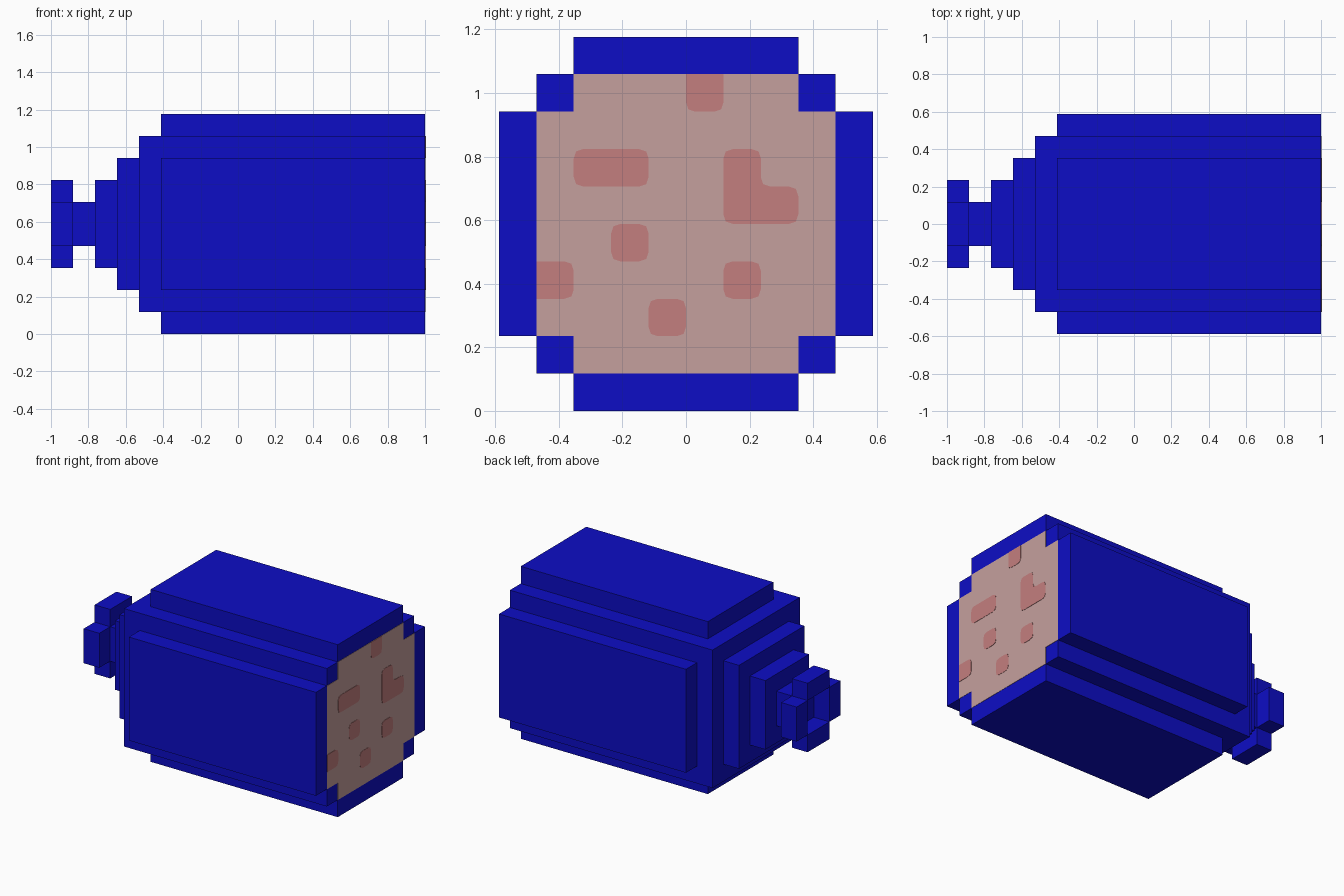
import bpy
import bmesh
from mathutils import Vector

cube = bpy.data.objects.get("Cube")
if cube:
    bpy.data.objects.remove(cube, do_unlink=True)

U = 2 / 17          # one block; the model is 17 blocks long and 10 high
MID = 5             # height of the long axis, in blocks


def material(name, rgb):
    m = bpy.data.materials.new(name)
    m.use_nodes = True
    m.diffuse_color = (*rgb, 1)
    m.node_tree.nodes["Principled BSDF"].inputs["Base Color"].default_value = (*rgb, 1)
    return m


BLUE = material("blue casing", (0.004, 0.004, 0.56))
PINK = material("pale pink meat", (0.56, 0.35, 0.34))
RED = material("rose spots", (0.55, 0.21, 0.21))


def finish(name, bm, mat):
    bmesh.ops.recalc_face_normals(bm, faces=bm.faces)
    mesh = bpy.data.meshes.new(name)
    bm.to_mesh(mesh)
    bm.free()
    mesh.materials.append(mat)
    obj = bpy.data.objects.new(name, mesh)
    bpy.context.collection.objects.link(obj)
    return obj


def box(name, x, y, z, mat=BLUE):
    """Box from ranges in blocks; x counts from the tied end, y and z from the axis."""
    bm = bmesh.new()
    bmesh.ops.create_cube(bm, size=1)
    for v in bm.verts:
        v.co = Vector([(a + b) / 2 + c * (b - a) for (a, b), c in zip((x, y, z), v.co)])
        v.co = (v.co + Vector((-8.5, 0, MID))) * U
    return finish(name, bm, mat)


def plate(name, outline, mat, top, rounding=0):
    """Thin plate on the cut end from a (y, z) outline in blocks.
    Corners on the rim of the cut stay sharp."""
    pts = [Vector(p) for p in outline]
    loop = []
    for i, p in enumerate(pts):
        if rounding == 0 or max(abs(p.x), abs(p.y)) >= 4:
            loop.append(p)
            continue
        a = p + (pts[i - 1] - p).normalized() * rounding
        b = p + (pts[(i + 1) % len(pts)] - p).normalized() * rounding
        loop += [a, (a + 2 * p + b) / 4, b]
    bm = bmesh.new()
    face = bm.faces.new([bm.verts.new((1, p.x * U, (p.y + MID) * U)) for p in loop])
    new = bmesh.ops.extrude_face_region(bm, geom=[face])["geom"]
    bmesh.ops.translate(bm, vec=(top, 0, 0),
                        verts=[v for v in new if isinstance(v, bmesh.types.BMVert)])
    return finish(name, bm, mat)


def rect(y0, y1, z0, z1):
    return [(y0, z0), (y1, z0), (y1, z1), (y0, z1)]


# Stepped body: name, start, end, half width
for name, x0, x1, r in [("neck", 1, 2, 1), ("small_step", 2, 3, 2),
                        ("large_step", 3, 4, 3), ("body_core", 4, 17, 4)]:
    box(name, (x0, x1), (-r, r), (-r, r))

# Four outer panels around the body, and four lobes of the hollow tied end
for part, x, inner, outer, half in [("casing", (5, 17), 4, 5, 3),
                                    ("knot", (0, 1), 1, 2, 1)]:
    for sign, side, level in [(1, "back", "top"), (-1, "front", "bottom")]:
        span = sorted((sign * inner, sign * outer))
        box(f"{part}_{side}", x, span, (-half, half))
        box(f"{part}_{level}", x, (-half, half), span)

# Cut end: square with notched corners
plate("cut_face", [(-4, -3), (-3, -3), (-3, -4), (3, -4), (3, -3), (4, -3),
                   (4, 3), (3, 3), (3, 4), (-3, 4), (-3, 3), (-4, 3)], PINK, 0.002)

# Spots on the cut end
spots = [rect(0, 1, 3, 4), rect(-3, -1, 1, 2), rect(-2, -1, -1, 0),
         rect(-4, -3, -2, -1), rect(1, 2, -2, -1), rect(-1, 0, -3, -2),
         [(1, 0), (3, 0), (3, 1), (2, 1), (2, 2), (1, 2)]]
for i, outline in enumerate(spots, 1):
    plate(f"spot_{i}", outline, RED, 0.004, 0.25)
